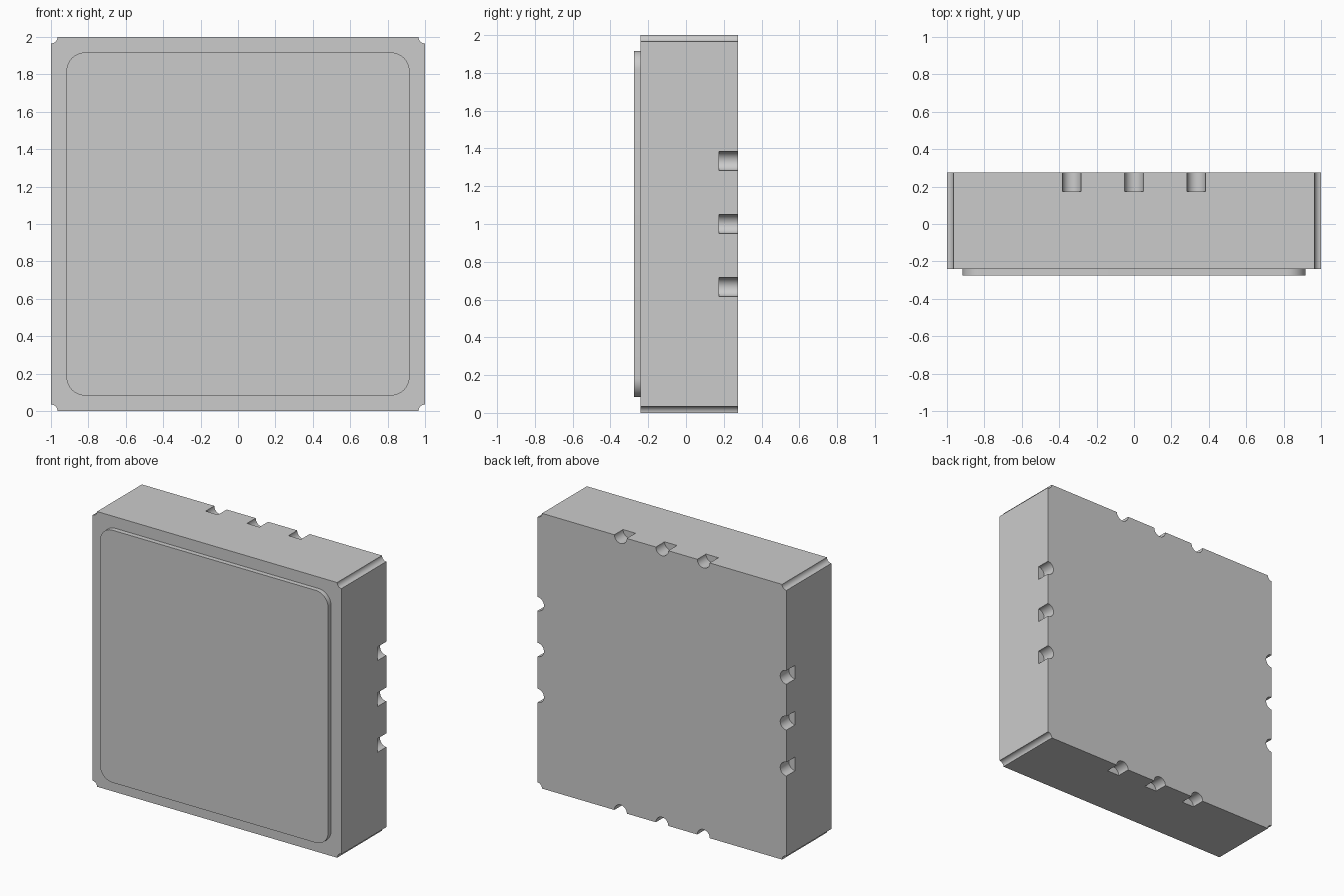
import bpy
import bmesh
from math import pi, radians, sin, cos
from mathutils import Matrix, Vector

FRONT, STEP, BACK = -0.275, -0.24, 0.275
SEGMENTS = 48

default = bpy.data.objects.get("Cube")
if default:
    bpy.data.objects.remove(default, do_unlink=True)


def make_object(name, bm):
    bmesh.ops.recalc_face_normals(bm, faces=bm.faces[:])
    mesh = bpy.data.meshes.new(name)
    bm.to_mesh(mesh)
    bm.free()
    obj = bpy.data.objects.new(name, mesh)
    bpy.context.collection.objects.link(obj)
    return obj


def activate(obj):
    bpy.ops.object.select_all(action='DESELECT')
    obj.select_set(True)
    bpy.context.view_layer.objects.active = obj


def add_cylinder(bm, x, z, radius, y0, y1):
    # Half-step twist keeps vertices off the block's side planes
    matrix = (Matrix.Translation((x, (y0 + y1) / 2, z))
              @ Matrix.Rotation(pi / 2, 4, 'X')
              @ Matrix.Rotation(pi / SEGMENTS, 4, 'Z'))
    bmesh.ops.create_cone(bm, cap_ends=True, segments=SEGMENTS, radius1=radius,
                          radius2=radius, depth=y1 - y0, matrix=matrix)


def rounded_plate(name, half, radius, y0, y1, steps=12):
    bm = bmesh.new()
    inner = half - radius
    verts = []
    for quarter, (sx, sz) in enumerate(((1, 1), (-1, 1), (-1, -1), (1, -1))):
        for i in range(steps + 1):
            a = (quarter + i / steps) * pi / 2
            verts.append(bm.verts.new((sx * inner + radius * cos(a), y0,
                                       1 + sz * inner + radius * sin(a))))
    face = bm.faces.new(verts)
    result = bmesh.ops.extrude_face_region(bm, geom=[face], use_keep_orig=True)
    moved = [g for g in result["geom"] if isinstance(g, bmesh.types.BMVert)]
    bmesh.ops.translate(bm, verts=moved, vec=Vector((0, y1 - y0, 0)))
    return make_object(name, bm)


# Square package body
bm = bmesh.new()
bmesh.ops.create_cube(bm, size=1, matrix=Matrix.Translation((0, (STEP + BACK) / 2, 1))
                      @ Matrix.Diagonal((2, BACK - STEP, 2, 1)))
body = make_object("package_body", bm)

# Corner grooves and three half-round contact notches along each rear edge
bm = bmesh.new()
for side in (-1, 1):
    for other in (-1, 1):
        add_cylinder(bm, side, 1 + other, 0.035, -0.5, 0.5)
    for offset in (-1 / 3, 0, 1 / 3):
        add_cylinder(bm, side, 1 + offset, 0.05, 0.175, 0.4)
        add_cylinder(bm, offset, 1 + side, 0.05, 0.175, 0.4)
cutter = make_object("notch_cutter", bm)
cutter.hide_render = True

activate(body)
cut = body.modifiers.new("notches", 'BOOLEAN')
cut.operation = 'DIFFERENCE'
cut.solver = 'EXACT'
cut.object = cutter
bpy.ops.object.modifier_apply(modifier=cut.name)
bpy.data.objects.remove(cutter, do_unlink=True)

# Raised lid with rounded corners
lid = rounded_plate("front_lid", 0.917, 0.1, FRONT, STEP)

for obj in (body, lid):
    activate(obj)
    bpy.ops.object.shade_smooth_by_angle(angle=radians(30))
